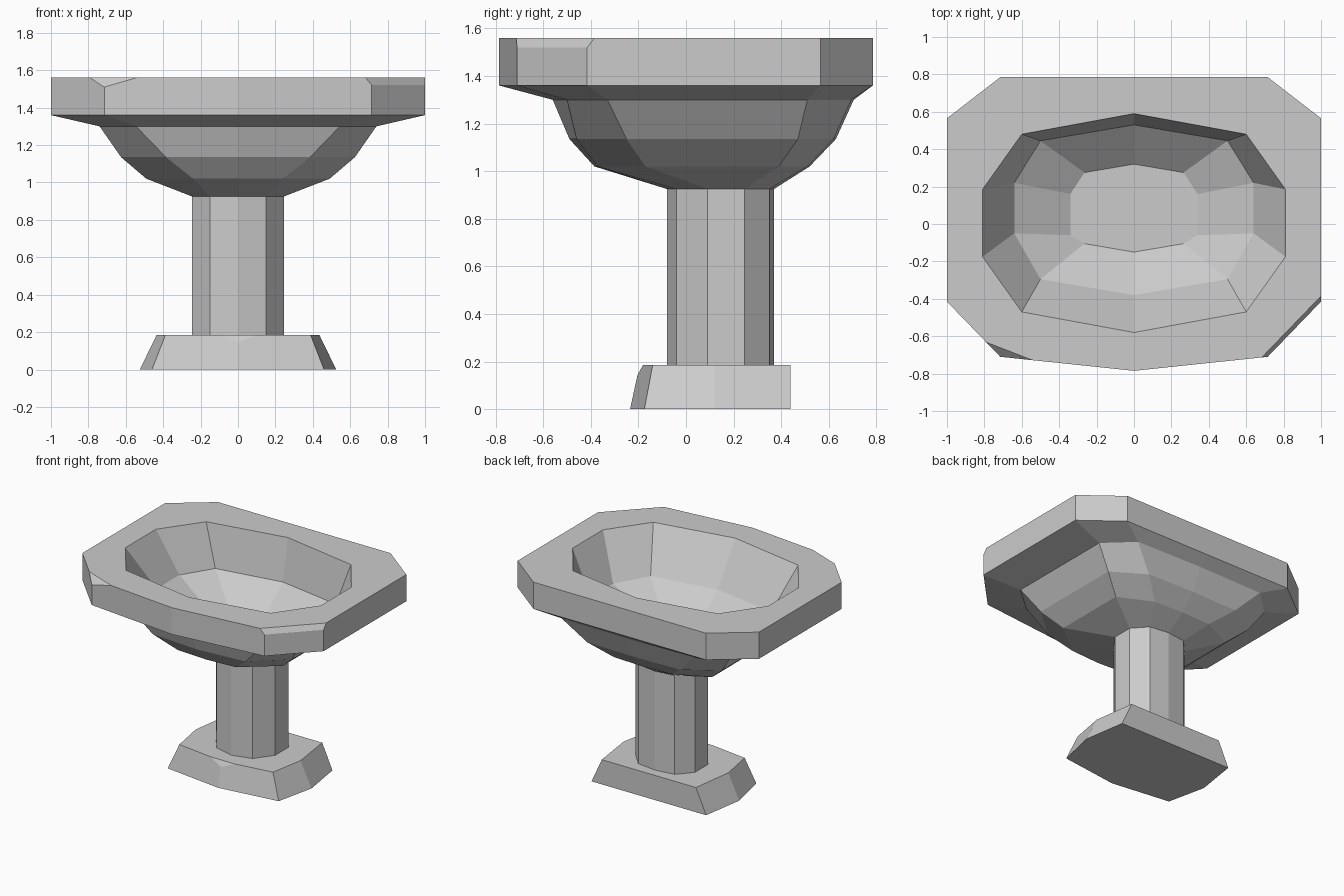
import bpy
import bmesh
from mathutils import Vector

cube = bpy.data.objects.get("Cube")
if cube:
    bpy.data.objects.remove(cube, do_unlink=True)

GREY = (0.6, 0.6, 0.6, 1.0)
ceramic = bpy.data.materials.new("light_grey_ceramic")
ceramic.use_nodes = True
ceramic.diffuse_color = GREY
ceramic.node_tree.nodes["Principled BSDF"].inputs["Base Color"].default_value = GREY


def chip(bm, a, b, c):
    """Slice a corner off along the plane through three points."""
    a, b, c = Vector(a), Vector(b), Vector(c)
    normal = (b - a).cross(c - a).normalized()
    if normal.z < 0:
        normal.negate()
    bmesh.ops.bisect_plane(bm, geom=bm.verts[:] + bm.edges[:] + bm.faces[:], dist=1e-5,
                           plane_co=a, plane_no=normal, clear_outer=True)
    bmesh.ops.holes_fill(bm, edges=[e for e in bm.edges if e.is_boundary])


def loft(name, sections, chips=()):
    """Closed solid through (height, half outline) sections mirrored in x."""
    bm = bmesh.new()
    rings = []
    for z, half in sections:
        mirrored = [(-x, y) for x, y in reversed(half) if x > 0]
        rings.append([bm.verts.new((x, y, z)) for x, y in half + mirrored])
    for low, high in zip(rings, rings[1:]):
        n = len(low)
        for i in range(n):
            j = (i + 1) % n
            bm.faces.new((low[i], low[j], high[j], high[i]))
    bm.faces.new(rings[0][::-1])
    bm.faces.new(rings[-1])
    for points in chips:
        chip(bm, *points)
    bmesh.ops.recalc_face_normals(bm, faces=bm.faces[:])
    mesh = bpy.data.meshes.new(name)
    bm.to_mesh(mesh)
    bm.free()
    mesh.materials.append(ceramic)
    obj = bpy.data.objects.new(name, mesh)
    bpy.context.collection.objects.link(obj)
    return obj


# Half outlines run from the front centre round the +x side to the back centre
column = [(0, -.08), (.15, -.04), (.245, .09), (.245, .245), (.15, .35), (0, .37)]
rim = [(0, -.785), (.715, -.71), (1, -.415), (1, .565), (.715, .785), (0, .785)]

# Basin: outside from the column up to the rim, then down the inside
loft("basin", [
    (.925, column),
    (1.02, [(0, -.385), (.24, -.37), (.49, -.17), (.49, .39), (.24, .51), (0, .52)]),
    (1.135, [(0, -.49), (.385, -.46), (.625, -.25), (.625, .47), (.385, .62), (0, .63)]),
    (1.30, [(0, -.56), (.545, -.50), (.74, -.33), (.74, .51), (.545, .695), (0, .705)]),
    (1.36, rim),
    (1.56, rim),
    (1.56, [(0, -.58), (.6, -.47), (.81, -.175), (.81, .185), (.6, .48), (0, .59)]),
    (1.25, [(0, -.38), (.5, -.295), (.64, -.05), (.64, .22), (.5, .445), (0, .53)]),
    (1.07, [(0, -.15), (.265, -.105), (.34, -.06), (.34, .16), (.265, .275), (0, .32)]),
], chips=[
    ((.715, -.71, 1.52), (1, -.415, 1.52), (1, -.385, 1.56)),
    ((-.715, -.71, 1.51), (-.79, -.632, 1.56), (-.545, -.727, 1.56)),
])

# Column
loft("column", [(.18, column), (.925, column)])

# Foot, with a worn notch at the front edge
loft("foot", [
    (0, [(0, -.235), (.46, -.175), (.525, .12), (.475, .44), (0, .44)]),
    (.185, [(0, -.195), (.388, -.14), (.435, .12), (.39, .44), (0, .44)]),
], chips=[((0, -.203, .145), (.1, -.181, .185), (-.1, -.181, .185))])
